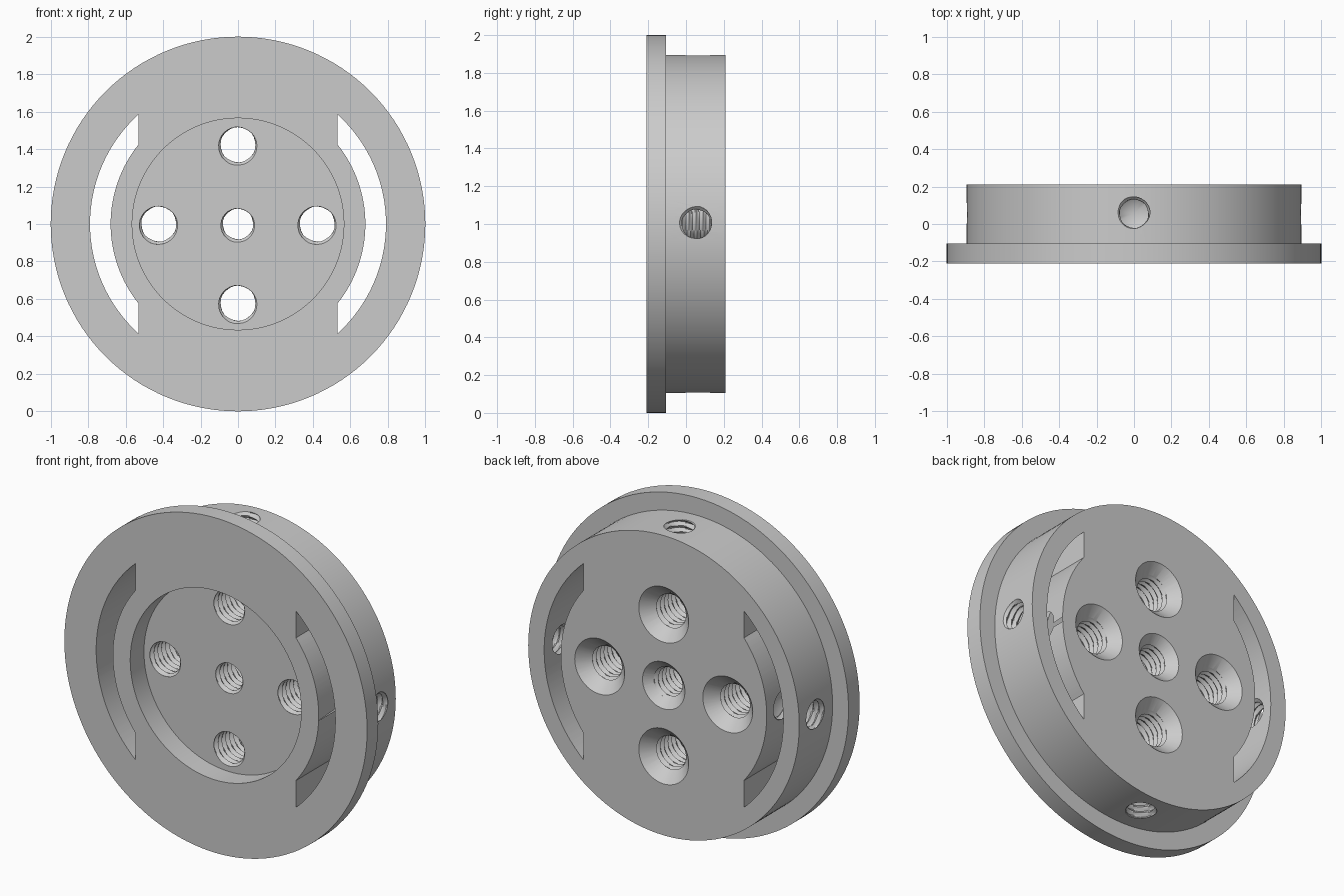
import bpy, bmesh, math
from mathutils import Vector, Matrix

if "Cube" in bpy.data.objects:
    bpy.data.objects.remove(bpy.data.objects["Cube"])

CENTRE = Vector((0, 0, 1))
BACK = Vector((0, 1, 0))
PITCH, THREAD = 0.036, 0.02

grey = bpy.data.materials.new("machined grey")
grey.use_nodes = True
grey.diffuse_color = (0.6, 0.6, 0.6, 1)
grey.node_tree.nodes["Principled BSDF"].inputs["Base Color"].default_value = (0.6, 0.6, 0.6, 1)


def finish(name, bm):
    bmesh.ops.remove_doubles(bm, verts=bm.verts, dist=1e-6)
    bmesh.ops.recalc_face_normals(bm, faces=bm.faces)
    mesh = bpy.data.meshes.new(name)
    bm.to_mesh(mesh)
    bm.free()
    mesh.materials.append(grey)
    obj = bpy.data.objects.new(name, mesh)
    bpy.context.collection.objects.link(obj)
    return obj


def lathe(name, profile, origin, axis, sides, thread=0):
    """Revolve (radius, height) pairs about an axis, with an optional helical thread."""
    place = Matrix.Translation(origin) @ axis.to_track_quat('Z', 'Y').to_matrix().to_4x4()
    bm = bmesh.new()
    rings = []
    for r, h in profile:
        ring = []
        for i in range(sides):
            turn = i / sides
            wave = abs(2 * ((h / PITCH - turn) % 1) - 1)
            rad = r + thread * wave if r else 0
            a = turn * math.tau
            ring.append(bm.verts.new(place @ Vector((rad * math.cos(a), rad * math.sin(a), h))))
        rings.append(ring)
    for low, high in zip(rings, rings[1:]):
        for i in range(sides):
            j = (i + 1) % sides
            bm.faces.new((low[i], low[j], high[j], high[i]))
    return finish(name, bm)


def threaded_rod(name, radius, start, end, tip, origin, axis):
    """Tap-shaped cutter with a flat or conical far end."""
    rows = round((end - start) / PITCH * 6)
    profile = [(0, start)]
    profile += [(radius, start + (end - start) * k / rows) for k in range(rows + 1)]
    profile.append((0, end + tip))
    return lathe(name, profile, origin, axis, 28, THREAD)


def slot(side):
    """Curved slot with its ends cut off straight."""
    outline = []
    for r, direction in ((0.79, 1), (0.68, -1)):
        limit = math.acos(0.53 / r)
        for k in range(33):
            a = direction * limit * (k / 16 - 1)
            outline.append((side * r * math.cos(a), r * math.sin(a)))
    bm = bmesh.new()
    base = bm.faces.new([bm.verts.new((x, -0.4, 1 + z)) for x, z in outline])
    out = bmesh.ops.extrude_face_region(bm, geom=[base])
    moved = [g for g in out["geom"] if isinstance(g, bmesh.types.BMVert)]
    bmesh.ops.translate(bm, verts=moved, vec=(0, 0.8, 0))
    return finish("slot_cutter", bm)


# Stepped disc with a round front pocket
disc = lathe("flanged_disc", [(0, -0.08), (0.565, -0.08), (0.565, -0.21), (1, -0.21),
                              (1, -0.105), (0.895, -0.105), (0.895, 0.21), (0, 0.21)],
             CENTRE, BACK, 128)

cutters = [slot(1), slot(-1)]

# Threaded holes through the face, countersunk at the back
spokes = [Vector((1, 0, 0)), Vector((0, 0, 1)), Vector((-1, 0, 0)), Vector((0, 0, -1))]
holes = [(CENTRE, 0.08, 0.14)] + [(CENTRE + s * 0.423, 0.092, 0.165) for s in spokes]
for spot, radius, mouth in holes:
    cutters.append(threaded_rod("hole_cutter", radius, -0.15, 0.25, 0, spot, BACK))
    cutters.append(lathe("countersink_cutter",
                         [(0, 0.21 - mouth), (mouth + 0.05, 0.26), (0, 0.26)],
                         spot, BACK, 48))

# Threaded blind holes in the rim, with drill-point bottoms
for s in spokes:
    cutters.append(threaded_rod("rim_hole_cutter", 0.075, -0.95, -0.63, 0.045,
                                CENTRE + BACK * 0.055, -s))

bpy.context.view_layer.objects.active = disc
disc.select_set(True)
for cutter in cutters:
    cutter.hide_render = True
    cut = disc.modifiers.new("cut", 'BOOLEAN')
    cut.operation = 'DIFFERENCE'
    cut.solver = 'EXACT'
    cut.object = cutter
    bpy.ops.object.modifier_apply(modifier=cut.name)
    bpy.data.objects.remove(cutter)

bpy.ops.object.shade_smooth_by_angle(angle=math.radians(30))
